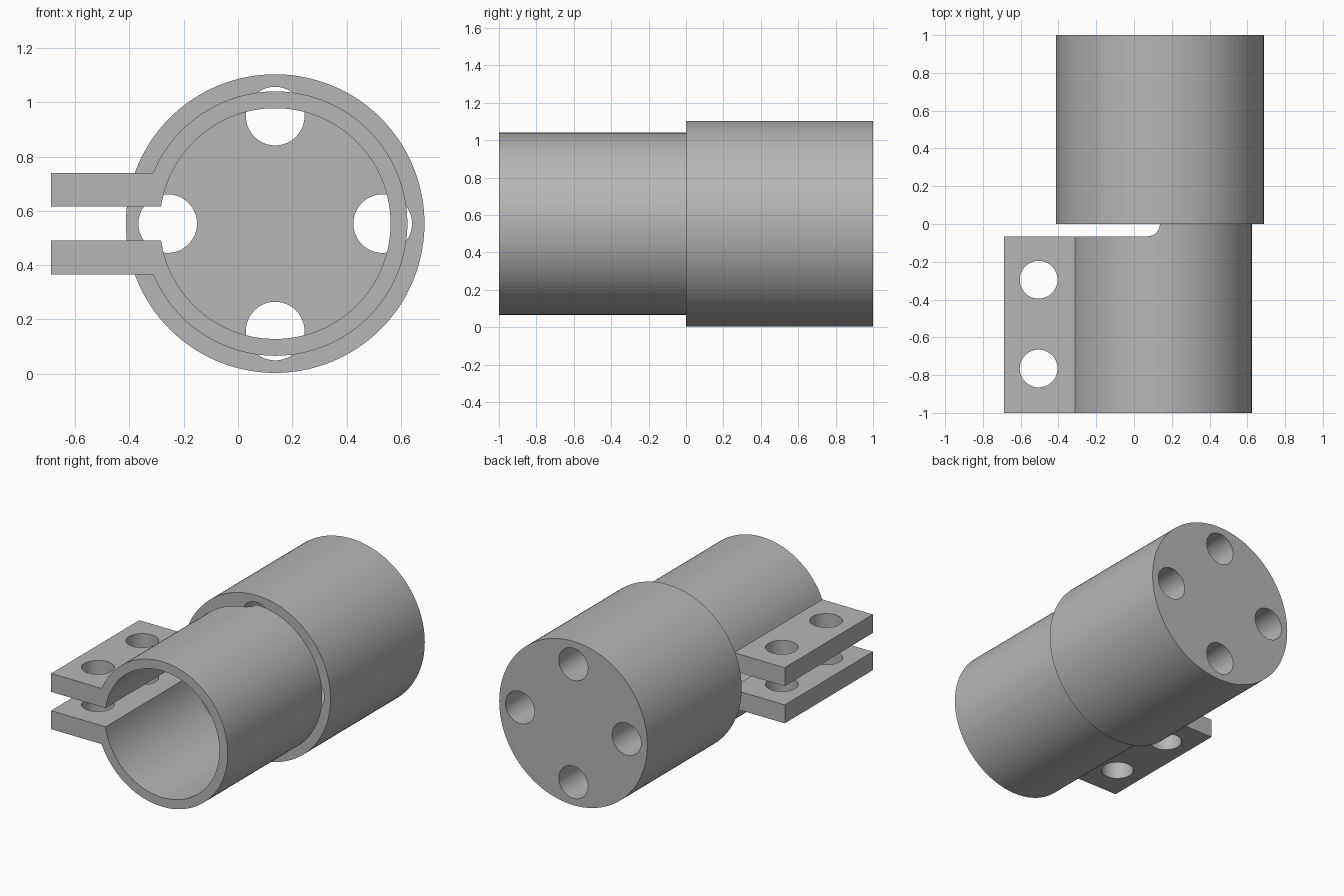
import bpy, bmesh
from math import sin, cos, pi, asin
from mathutils import Vector

if "Cube" in bpy.data.objects:
    bpy.data.objects.remove(bpy.data.objects["Cube"], do_unlink=True)

CX, CZ = 0.137, 0.553          # axis of the coupling
R_BODY, R_OUT, R_IN = 0.55, 0.487, 0.425
GAP, TAB = 0.063, 0.187        # half heights of the slit and of the tab pair
TAB_X = -0.688
RELIEF = 0.065

grey = bpy.data.materials.new("plain grey")
grey.use_nodes = True
colour = (0.47, 0.47, 0.47, 1)
grey.diffuse_color = colour
grey.node_tree.nodes["Principled BSDF"].inputs["Base Color"].default_value = colour


def arc(cx, cy, r, a0, a1, n):
    return [(cx + r * cos(a0 + (a1 - a0) * i / n),
             cy + r * sin(a0 + (a1 - a0) * i / n)) for i in range(n + 1)]


def prism(name, points, start, end, axis):
    """Extrude a 2D outline along y (outline in x, z) or z (outline in x, y)."""
    place = (lambda p: (p[0], start, p[1])) if axis == "y" else (lambda p: (p[0], p[1], start))
    move = Vector((0, end - start, 0) if axis == "y" else (0, 0, end - start))
    bm = bmesh.new()
    face = bm.faces.new([bm.verts.new(place(p)) for p in points])
    new = bmesh.ops.extrude_face_region(bm, geom=[face])["geom"]
    bmesh.ops.translate(bm, vec=move, verts=[g for g in new if isinstance(g, bmesh.types.BMVert)])
    bmesh.ops.recalc_face_normals(bm, faces=bm.faces)
    mesh = bpy.data.meshes.new(name)
    bm.to_mesh(mesh)
    bm.free()
    mesh.materials.append(grey)
    obj = bpy.data.objects.new(name, mesh)
    bpy.context.collection.objects.link(obj)
    return obj


def disc(cx, cy, r, n):
    return arc(cx, cy, r, 0, 2 * pi, n)[:-1]


def cut(obj, cutters):
    """Subtract each cutter, apply, then remove the cutters."""
    bpy.ops.object.select_all(action="DESELECT")
    bpy.context.view_layer.objects.active = obj
    obj.select_set(True)
    for c in cutters:
        mod = obj.modifiers.new("cut", "BOOLEAN")
        mod.operation, mod.solver, mod.object = "DIFFERENCE", "EXACT", c
        bpy.ops.object.modifier_apply(modifier=mod.name)
        bpy.data.objects.remove(c, do_unlink=True)
    bpy.ops.object.shade_smooth_by_angle(angle=pi / 6)


# Solid rear body with four lengthwise holes
body = prism("rear_body", disc(CX, CZ, R_BODY, 128), 0, 1, "y")
cut(body, [prism("hole_cutter", disc(CX + 0.396 * cos(k * pi / 2), CZ + 0.396 * sin(k * pi / 2),
                                     0.108, 48), -0.1, 1.1, "y") for k in range(4)])

# Split clamp tube with its two tabs as one outline
a_out = pi - asin(TAB / R_OUT)
a_in = pi - asin(GAP / R_IN)
outline = (arc(CX, CZ, R_OUT, a_out, -a_out, 112)
           + [(TAB_X, CZ - TAB), (TAB_X, CZ - GAP)]
           + arc(CX, CZ, R_IN, -a_in, a_in, 112)
           + [(TAB_X, CZ + GAP), (TAB_X, CZ + TAB)])
clamp = prism("clamp_tube", outline, -1, 0, "y")

# Relief slot that frees the tab side, and the bolt holes
slot = (arc(CX - RELIEF, 0, RELIEF, 0, -pi / 2, 12)
        + [(-0.8, -RELIEF), (-0.8, 0.05), (CX, 0.05)])
cutters = [prism("slot_cutter", slot, -0.2, 1.4, "z")]
for y in (-0.295, -0.765):
    cutters.append(prism("bolt_cutter", disc(-0.505, y, 0.1, 48), 0.2, 0.9, "z"))
cut(clamp, cutters)
